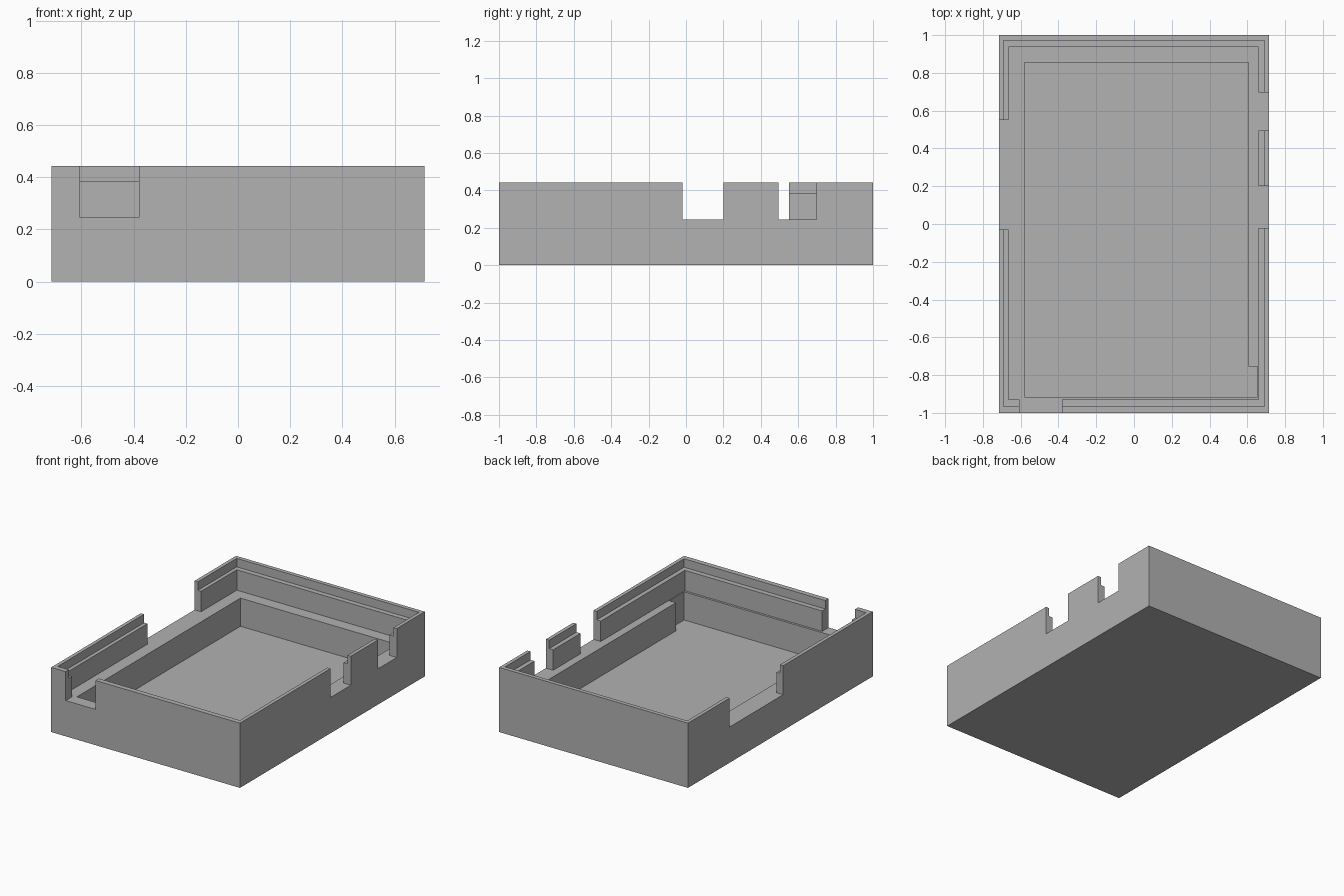
import bpy
import bmesh

cube = bpy.data.objects.get("Cube")
if cube:
    bpy.data.objects.remove(cube, do_unlink=True)

# Main levels of the tray
TOP, LIP, LEDGE, FLOOR = 0.443, 0.385, 0.245, 0.052
ABOVE = 0.6

grey = bpy.data.materials.new("plain grey")
grey.use_nodes = True
colour = (0.445, 0.445, 0.445, 1)
grey.diffuse_color = colour
grey.node_tree.nodes["Principled BSDF"].inputs["Base Color"].default_value = colour


def prism(name, outline, z0, z1):
    """Extrude a flat outline from z0 up to z1."""
    bm = bmesh.new()
    face = bm.faces.new([bm.verts.new((x, y, z0)) for x, y in outline])
    out = bmesh.ops.extrude_face_region(bm, geom=[face])
    verts = [v for v in out["geom"] if isinstance(v, bmesh.types.BMVert)]
    bmesh.ops.translate(bm, verts=verts, vec=(0, 0, z1 - z0))
    bmesh.ops.recalc_face_normals(bm, faces=bm.faces)
    mesh = bpy.data.meshes.new(name)
    bm.to_mesh(mesh)
    bm.free()
    mesh.materials.append(grey)
    obj = bpy.data.objects.new(name, mesh)
    bpy.context.collection.objects.link(obj)
    return obj


def box(name, x0, x1, y0, y1, z0, z1):
    return prism(name, [(x0, y0), (x1, y0), (x1, y1), (x0, y1)], z0, z1)


# Solid block that becomes the tray
tray = box("enclosure_tray", -0.715, 0.715, -1, 1, 0, TOP)

# Stepped cavity: lid rebate, upper cavity, lower well with a side pocket
well = [(-0.58, -0.915), (0.655, -0.915), (0.655, -0.755),
        (0.605, -0.755), (0.605, 0.855), (-0.58, 0.855)]
cutters = [
    box("lid_rebate_cutter", -0.69, 0.69, -0.965, 0.972, LIP, ABOVE),
    box("upper_cavity_cutter", -0.665, 0.66, -0.93, 0.937, LEDGE, ABOVE),
    prism("lower_well_cutter", well, FLOOR, ABOVE),
    # Openings through the walls
    box("front_notch_cutter", -0.605, -0.38, -1.1, -0.9, LEDGE, ABOVE),
    box("wide_side_notch_cutter", -0.8, -0.62, -0.03, 0.55, LEDGE, ABOVE),
    box("side_notch_cutter", 0.63, 0.8, -0.02, 0.2, LEDGE, ABOVE),
    box("rear_side_notch_cutter", 0.63, 0.8, 0.495, 0.697, LEDGE, ABOVE),
]
for cutter in cutters:
    cutter.hide_render = True
    mod = tray.modifiers.new(cutter.name, "BOOLEAN")
    mod.operation = "DIFFERENCE"
    mod.solver = "EXACT"
    mod.object = cutter

# Bake the cuts and drop the cutters
graph = bpy.context.evaluated_depsgraph_get()
result = bpy.data.meshes.new_from_object(tray.evaluated_get(graph))
tray.modifiers.clear()
tray.data = result
for cutter in cutters:
    bpy.data.objects.remove(cutter, do_unlink=True)
